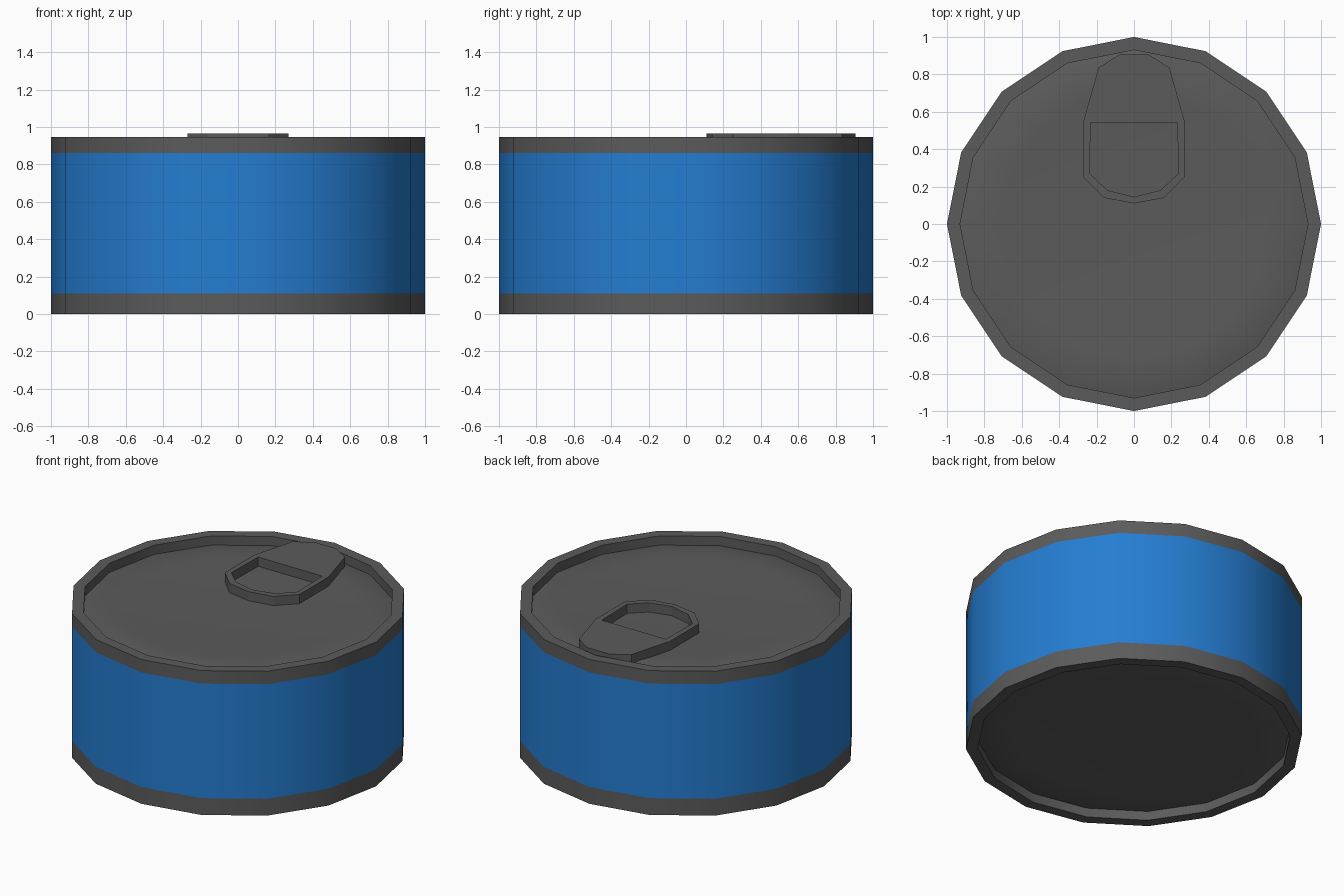
import bpy, bmesh, math

cube = bpy.data.objects.get("Cube")
if cube:
    bpy.data.objects.remove(cube, do_unlink=True)

SIDES = 16
HEIGHT = 0.945


def material(name, color, roughness):
    mat = bpy.data.materials.new(name)
    mat.use_nodes = True
    mat.diffuse_color = color
    bsdf = mat.node_tree.nodes["Principled BSDF"]
    bsdf.inputs["Base Color"].default_value = color
    bsdf.inputs["Roughness"].default_value = roughness
    return mat


metal = material("dark_grey_metal", (0.105, 0.105, 0.105, 1), 0.5)
blue = material("blue_label", (0.018, 0.205, 0.64, 1), 0.6)


def finish(name, bm, mat, smooth):
    mesh = bpy.data.meshes.new(name)
    bm.to_mesh(mesh)
    bm.free()
    mesh.materials.append(mat)
    obj = bpy.data.objects.new(name, mesh)
    bpy.context.collection.objects.link(obj)
    if smooth:
        bpy.ops.object.select_all(action='DESELECT')
        obj.select_set(True)
        bpy.context.view_layer.objects.active = obj
        bpy.ops.object.shade_smooth_by_angle(angle=math.radians(30))
    return obj


def revolve(name, profile, mat):
    """Turn (radius, height) points around z; radius 0 closes in a fan."""
    bm = bmesh.new()
    rings = []
    for r, z in profile:
        if r == 0:
            rings.append([bm.verts.new((0, 0, z))] * SIDES)
        else:
            angles = [2 * math.pi * i / SIDES for i in range(SIDES)]
            rings.append([bm.verts.new((r * math.cos(a), r * math.sin(a), z)) for a in angles])
    for low, high in zip(rings, rings[1:]):
        for i in range(SIDES):
            j = (i + 1) % SIDES
            corners = [low[i], low[j], high[j], high[i]]
            bm.faces.new(list(dict.fromkeys(corners)))
    return finish(name, bm, mat, True)


# Can: label band plus two recessed ends
revolve("label_band", [(1, 0.11), (1, 0.86)], blue)
recess = [(1, 0), (0.93, 0), (0.93, 0.06), (0.82, 0.035), (0.71, 0.042), (0, 0.042)]
revolve("top_end", [(1, 0.86)] + [(r, HEIGHT - d) for r, d in recess], metal)
revolve("bottom_end", [(r, d) for r, d in reversed(recess)] + [(1, 0.11)], metal)

# Pull tab: half outlines mirrored in x, filled around the finger hole
outer_half = [(0, 0.11), (0.16, 0.14), (0.27, 0.25), (0.27, 0.55), (0.19, 0.835), (0.08, 0.905)]
hole_half = [(0, 0.145), (0.14, 0.18), (0.237, 0.27), (0.232, 0.54)]
TAB_TOP, TAB_THICK = 0.965, 0.06

bm = bmesh.new()
edges = []
for half in (outer_half, hole_half):
    loop = half + [(-x, y) for x, y in reversed(half) if x > 0]
    verts = [bm.verts.new((x, y, TAB_TOP)) for x, y in loop]
    edges += [bm.edges.new((verts[i - 1], verts[i])) for i in range(len(verts))]
bmesh.ops.triangle_fill(bm, use_beauty=True, use_dissolve=False, edges=edges, normal=(0, 0, 1))
extruded = bmesh.ops.extrude_face_region(bm, geom=bm.faces[:], use_keep_orig=True)
moved = [g for g in extruded["geom"] if isinstance(g, bmesh.types.BMVert)]
bmesh.ops.translate(bm, verts=moved, vec=(0, 0, -TAB_THICK))
bmesh.ops.recalc_face_normals(bm, faces=bm.faces[:])
finish("pull_tab", bm, metal, False)
